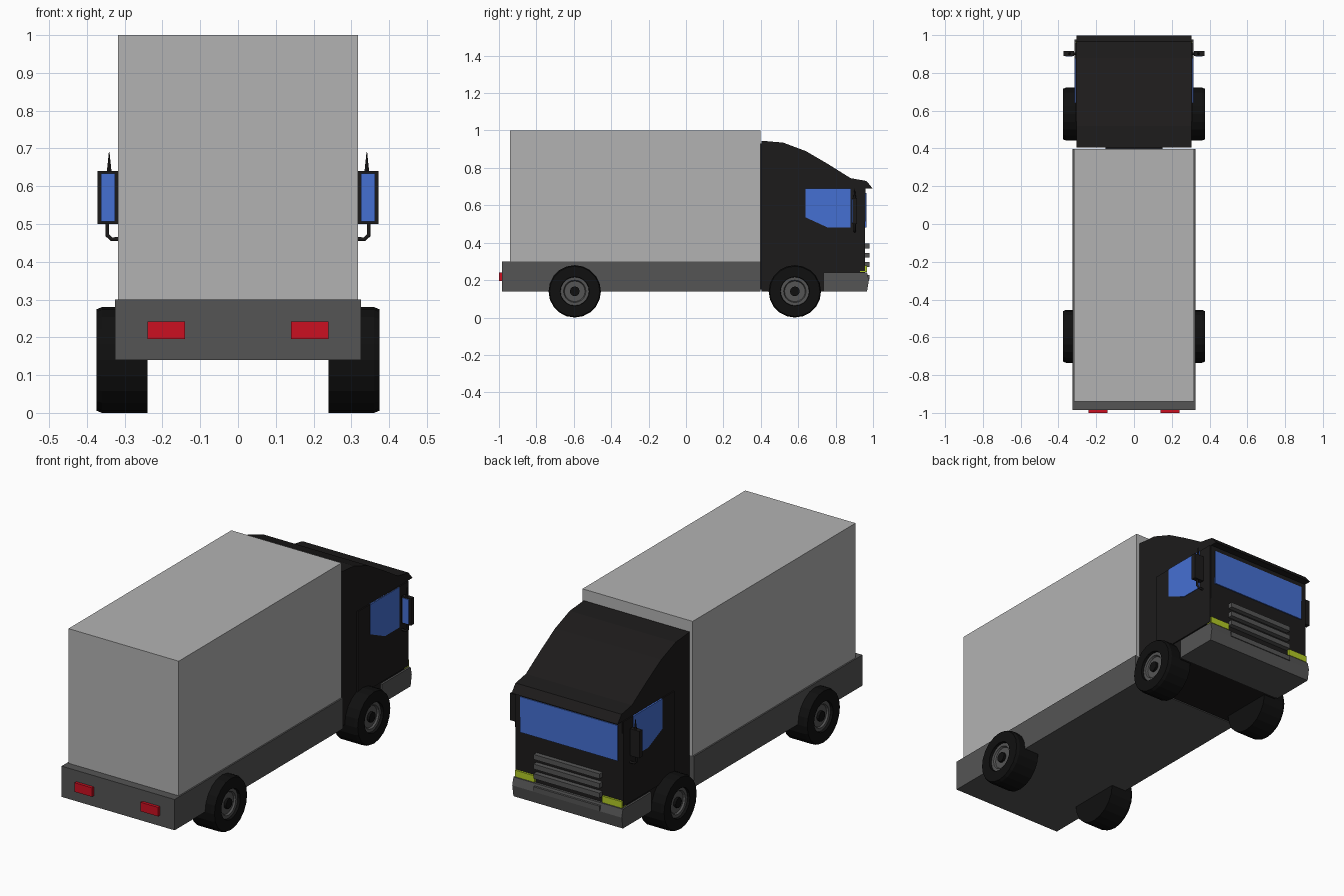
import bpy, bmesh, math

if "Cube" in bpy.data.objects:
    bpy.data.objects.remove(bpy.data.objects["Cube"])


def material(name, rgb):
    m = bpy.data.materials.new(name)
    m.diffuse_color = (*rgb, 1)
    m.use_nodes = True
    m.node_tree.nodes["Principled BSDF"].inputs["Base Color"].default_value = m.diffuse_color
    return m


BLACK = material("black_paint", (0.012, 0.011, 0.011))
RUBBER = material("rubber", (0.005, 0.005, 0.005))
DARK = material("dark_grey", (0.09, 0.09, 0.09))
LIGHT = material("light_grey", (0.45, 0.45, 0.45))
GLASS = material("blue_glass", (0.06, 0.16, 0.65))
RED = material("red_lamp", (0.6, 0.005, 0.015))
LIME = material("lime_lamp", (0.45, 0.6, 0.02))


def finish(bm, name, mat):
    bmesh.ops.recalc_face_normals(bm, faces=bm.faces[:])
    mesh = bpy.data.meshes.new(name)
    bm.to_mesh(mesh)
    bm.free()
    ob = bpy.data.objects.new(name, mesh)
    bpy.context.collection.objects.link(ob)
    mesh.materials.append(mat)
    return ob


def prism(name, profile, x0, x1, mat):
    """Extrude a (y, z) outline from x0 to x1."""
    bm = bmesh.new()
    face = bm.faces.new([bm.verts.new((x0, y, z)) for y, z in profile])
    new = bmesh.ops.extrude_face_region(bm, geom=[face])["geom"]
    verts = [v for v in new if isinstance(v, bmesh.types.BMVert)]
    bmesh.ops.translate(bm, verts=verts, vec=(x1 - x0, 0, 0))
    return finish(bm, name, mat)


def box(name, x, y, z, mat):
    """Box from (min, max) pairs."""
    return prism(name, [(y[0], z[0]), (y[1], z[0]), (y[1], z[1]), (y[0], z[1])], x[0], x[1], mat)


def lathe(name, profile, side, y, z, mat, n=20):
    """Spin an (x, radius) outline around the axle."""
    bm = bmesh.new()
    vs = [bm.verts.new((side * x, y, z + r)) for x, r in profile]
    es = [bm.edges.new(p) for p in zip(vs, vs[1:])]
    bmesh.ops.spin(bm, geom=vs + es, cent=(0, y, z), axis=(1, 0, 0),
                   angle=math.tau, steps=n, use_duplicate=False)
    bmesh.ops.remove_doubles(bm, verts=bm.verts[:], dist=0.0005)
    return finish(bm, name, mat)


# Cargo box and chassis
box("cargo_box", (-0.317, 0.317), (-0.94, 0.398), (0.30, 1.0), LIGHT)
box("chassis", (-0.325, 0.325), (-0.985, 0.398), (0.14, 0.30), DARK)

# Cab with curved wind deflector and sun visor
cab = [(0.405, 0.14), (0.735, 0.14), (0.735, 0.15), (0.955, 0.15), (0.96, 0.69), (0.998, 0.69),
       (0.965, 0.73), (0.88, 0.745), (0.76, 0.82), (0.64, 0.89), (0.52, 0.935), (0.405, 0.945)]
prism("cab", cab, -0.305, 0.305, BLACK)
box("cab_mount", (-0.15, 0.15), (0.395, 0.41), (0.15, 0.93), BLACK)

# Bumper, windscreen and grille bars
bumper = [(0.735, 0.14), (0.968, 0.14), (0.978, 0.20), (0.968, 0.24), (0.735, 0.24)]
prism("bumper", bumper, -0.315, 0.315, DARK)
box("windscreen", (-0.28, 0.28), (0.95, 0.964), (0.48, 0.665), GLASS)
for z in (0.383, 0.333, 0.283, 0.215):
    box("grille_bar", (-0.19, 0.19), (0.95, 0.982), (z - 0.013, z + 0.013), DARK)

for s in (1, -1):
    # Doors and side windows
    prism("door", [(0.54, 0.25), (0.957, 0.25), (0.957, 0.69), (0.54, 0.69)],
          s * 0.30, s * 0.311, BLACK)
    window = [(0.64, 0.69), (0.88, 0.69), (0.88, 0.48), (0.76, 0.48), (0.64, 0.535)]
    prism("side_window", window, s * 0.30, s * 0.314, GLASS)

    # Lamps
    box("headlight", (s * 0.195, s * 0.308), (0.93, 0.967), (0.243, 0.277), LIME)
    box("tail_light", (s * 0.14, s * 0.24), (-1.0, -0.98), (0.195, 0.242), RED)

    # Door mirrors with bent arm and upper spike
    box("mirror_housing", (s * 0.318, s * 0.372), (0.89, 0.915), (0.50, 0.64), BLACK)
    box("mirror_glass", (s * 0.326, s * 0.362), (0.886, 0.90), (0.506, 0.634), GLASS)
    curve = bpy.data.curves.new("mirror_arm", "CURVE")
    curve.dimensions = "3D"
    curve.bevel_depth = 0.006
    curve.bevel_resolution = 1
    curve.use_fill_caps = True
    path = curve.splines.new("POLY")
    pts = [(0.305, 0.46), (0.335, 0.46), (0.346, 0.47), (0.346, 0.51)]
    path.points.add(len(pts) - 1)
    for p, (x, z) in zip(path.points, pts):
        p.co = (s * x, 0.902, z, 1)
    arm = bpy.data.objects.new("mirror_arm", curve)
    bpy.context.collection.objects.link(arm)
    curve.materials.append(BLACK)
    bpy.context.view_layer.objects.active = arm
    arm.select_set(True)
    bpy.ops.object.convert(target="MESH")
    arm.select_set(False)
    bpy.ops.mesh.primitive_cone_add(vertices=6, radius1=0.007, radius2=0.001, depth=0.05,
                                    location=(s * 0.341, 0.902, 0.665))
    spike = bpy.context.object
    spike.name = "mirror_spike"
    spike.data.materials.append(BLACK)
    spike.select_set(False)

    # Wheels: tyre, stepped rim and hub
    for y in (-0.595, 0.582):
        lathe("tyre", [(0.24, 0), (0.24, 0.14), (0.36, 0.14), (0.375, 0.134), (0.375, 0.078),
                       (0.35, 0.074), (0.35, 0)], s, y, 0.14, RUBBER)
        lathe("rim", [(0.345, 0.076), (0.362, 0.076), (0.362, 0.06), (0.353, 0.055),
                      (0.353, 0)], s, y, 0.14, DARK)
        lathe("hub", [(0.35, 0.026), (0.366, 0.026), (0.366, 0)], s, y, 0.14, RUBBER, 12)
